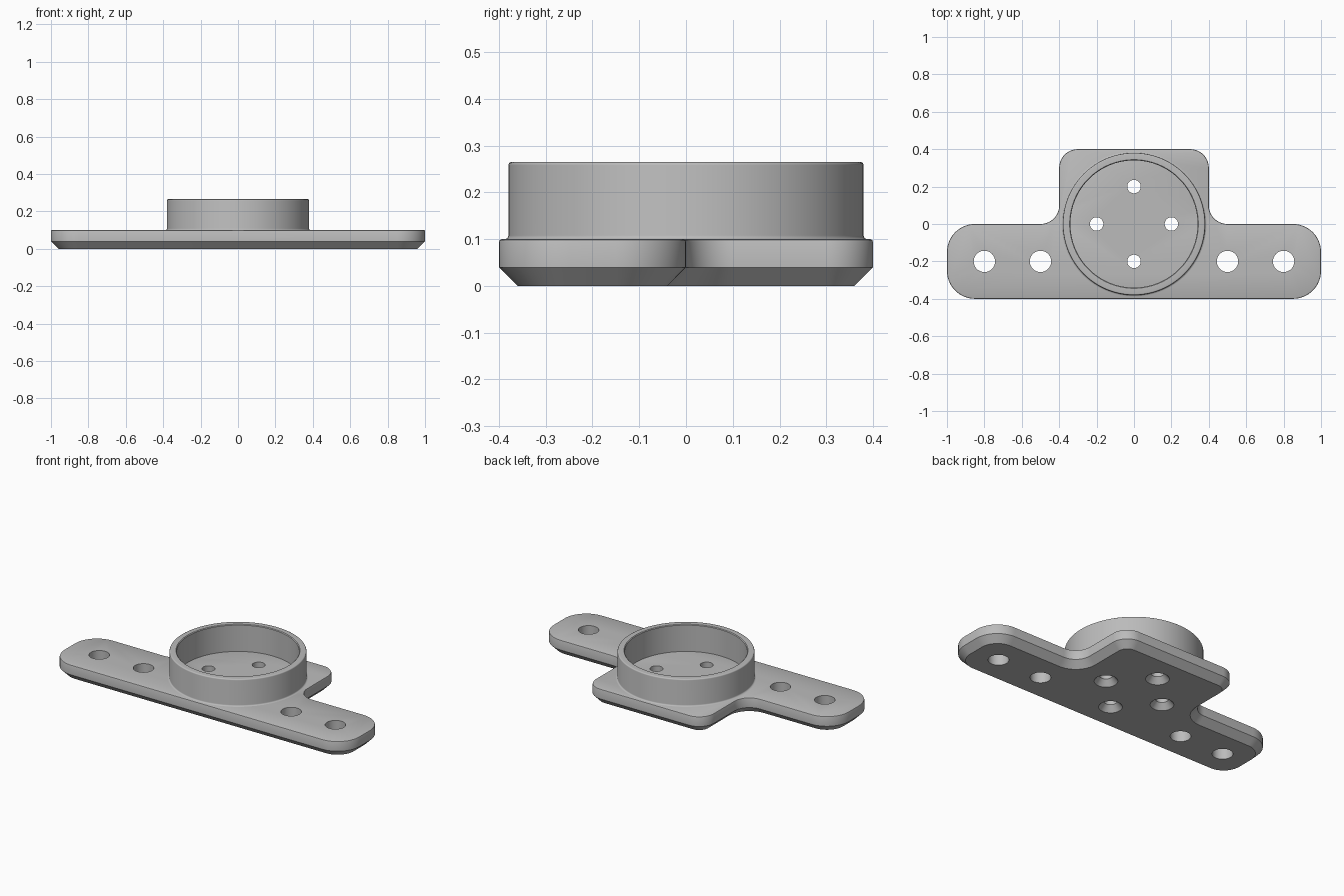
import bpy, bmesh
from math import sin, cos, pi, radians

cube = bpy.data.objects.get("Cube")
if cube:
    bpy.data.objects.remove(cube, do_unlink=True)

# One plain grey for the whole part
GREY = (0.5, 0.5, 0.5, 1)
grey = bpy.data.materials.new("plain grey")
grey.use_nodes = True
grey.diffuse_color = GREY
grey.node_tree.nodes["Principled BSDF"].inputs["Base Color"].default_value = GREY


def make_object(name, bm):
    bmesh.ops.recalc_face_normals(bm, faces=bm.faces)
    mesh = bpy.data.meshes.new(name)
    bm.to_mesh(mesh)
    bm.free()
    mesh.materials.append(grey)
    obj = bpy.data.objects.new(name, mesh)
    bpy.context.collection.objects.link(obj)
    return obj


def activate(obj):
    bpy.ops.object.select_all(action='DESELECT')
    obj.select_set(True)
    bpy.context.view_layer.objects.active = obj


def bridge(bm, a, b):
    for i in range(len(a)):
        j = (i + 1) % len(a)
        bm.faces.new((a[i], a[j], b[j], b[i]))


def arc(cx, cy, r, start, end, n=14):
    return [(cx + r * cos(radians(start + (end - start) * i / n)),
             cy + r * sin(radians(start + (end - start) * i / n)))
            for i in range(n + 1)]


def outline(d):
    """T-shaped plate outline, moved inward by d."""
    half = arc(0.85, -0.25, 0.15 - d, -90, 0)
    half += arc(0.85, -0.15, 0.15 - d, 0, 90)
    half += arc(0.5, 0.1, 0.1 + d, 270, 180)
    half += arc(0.3, 0.3, 0.1 - d, 0, 90)
    return half + [(-x, y) for x, y in reversed(half)]


def lathe(bm, profile, x=0, y=0, n=48, closed=False):
    rings = [[bm.verts.new((x + r * cos(2 * pi * i / n),
                            y + r * sin(2 * pi * i / n), z)) for i in range(n)]
             for r, z in profile]
    for a, b in zip(rings, rings[1:]):
        bridge(bm, a, b)
    if closed:
        bridge(bm, rings[-1], rings[0])
    else:
        bm.faces.new(rings[0])
        bm.faces.new(rings[-1])


# Base plate: chamfered underside, softly rounded top edge
bm = bmesh.new()
layers = [(0.04, 0), (0, 0.04), (0, 0.094), (0.0018, 0.0982), (0.006, 0.1)]
loops = [[bm.verts.new((x, y, z)) for x, y in outline(d)] for d, z in layers]
for a, b in zip(loops, loops[1:]):
    bridge(bm, a, b)
bm.faces.new(loops[0])
bm.faces.new(loops[-1])
plate = make_object("base_plate", bm)

# Hole cutter: straight arm holes and countersunk holes in the cup floor
bm = bmesh.new()
for x in (-0.8, -0.5, 0.5, 0.8):
    lathe(bm, [(0.057, -0.05), (0.057, 0.15)], x, -0.2)
for x, y in ((0.2, 0), (-0.2, 0), (0, 0.2), (0, -0.2)):
    lathe(bm, [(0.065, -0.05), (0.065, 0), (0.036, 0.035), (0.036, 0.15)], x, y)
cutter = make_object("hole_cutter", bm)
cutter.hide_render = True

cut = plate.modifiers.new("holes", 'BOOLEAN')
cut.operation = 'DIFFERENCE'
cut.solver = 'EXACT'
cut.object = cutter
activate(plate)
bpy.ops.object.modifier_apply(modifier=cut.name)
bpy.data.objects.remove(cutter, do_unlink=True)

# Cup wall: round ring with a small base fillet and rounded rim
bm = bmesh.new()
wall = [(0.34, 0.09), (0.34, 0.261), (0.344, 0.265)]
wall += arc(0.373, 0.258, 0.007, 90, 0, 4)
wall += arc(0.388, 0.108, 0.008, 180, 270, 4)
wall += [(0.388, 0.09)]
lathe(bm, wall, n=128, closed=True)
ring = make_object("cup_wall", bm)

for obj in (plate, ring):
    activate(obj)
    bpy.ops.object.shade_smooth_by_angle(angle=radians(30))
